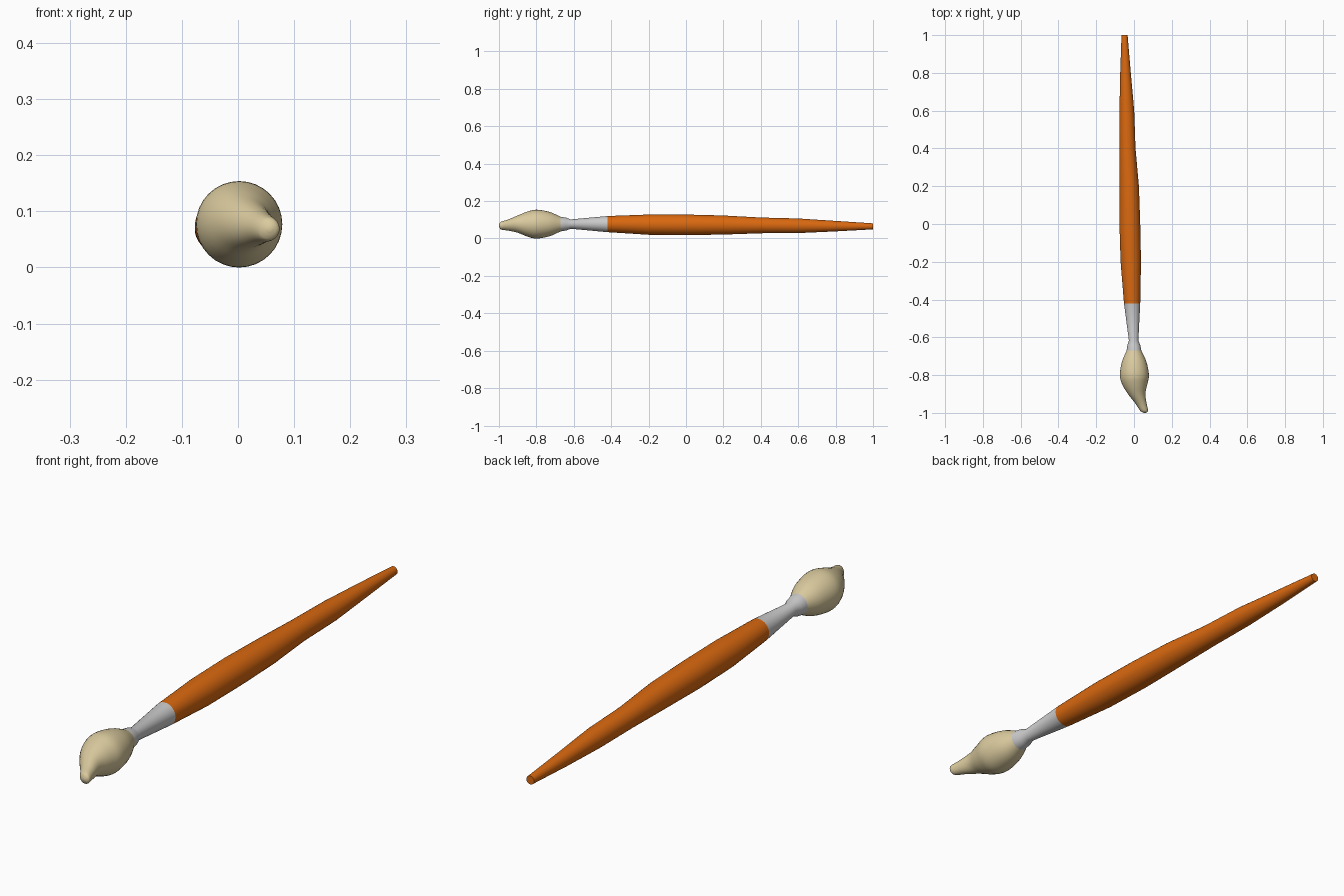
import bpy, bmesh, math
from mathutils import Vector

if "Cube" in bpy.data.objects:
    bpy.data.objects.remove(bpy.data.objects["Cube"])

SIDES = 32


def catmull(rows, steps):
    """Smoothly resample stations with a Catmull-Rom spline."""
    p = [Vector(r) for r in rows]
    p = [2 * p[0] - p[1]] + p + [2 * p[-1] - p[-2]]
    out = []
    for i in range(1, len(p) - 2):
        a, b, c, d = p[i - 1:i + 3]
        for k in range(steps):
            t = k / steps
            out.append(0.5 * (2 * b + (c - a) * t + (2 * a - 5 * b + 4 * c - d) * t * t
                              + (3 * b - a - 3 * c + d) * t ** 3))
    return out + [p[-2]]


def loft(name, rows, color=None, cap_start=False, cap_end=False, angle=35):
    """Tube through stations (x, y, z, radius), rings facing y."""
    bm = bmesh.new()
    rings = []
    for x, y, z, r in rows:
        rings.append([bm.verts.new((x + r * math.cos(2 * math.pi * i / SIDES), y,
                                    z + r * math.sin(2 * math.pi * i / SIDES)))
                      for i in range(SIDES)])
    for a, b in zip(rings, rings[1:]):
        for i in range(SIDES):
            j = (i + 1) % SIDES
            bm.faces.new((a[i], a[j], b[j], b[i]))
    if cap_start:
        bm.faces.new(rings[0])
    if cap_end:
        bm.faces.new(rings[-1])
    bmesh.ops.recalc_face_normals(bm, faces=bm.faces)
    # an open tube may be recalculated inside out: check a side face
    f = bm.faces[0]
    axis = Vector(rows[0][:3]).lerp(Vector(rows[1][:3]), 0.5)
    if f.normal.dot(f.calc_center_median() - axis) < 0:
        bmesh.ops.reverse_faces(bm, faces=bm.faces)
    mesh = bpy.data.meshes.new(name)
    bm.to_mesh(mesh)
    bm.free()
    ob = bpy.data.objects.new(name, mesh)
    bpy.context.collection.objects.link(ob)
    if color:
        mat = bpy.data.materials.new(name + "_color")
        mat.diffuse_color = (*color, 1)
        mat.use_nodes = True
        mat.node_tree.nodes["Principled BSDF"].inputs["Base Color"].default_value = mat.diffuse_color
        mesh.materials.append(mat)
    bpy.ops.object.select_all(action='DESELECT')
    ob.select_set(True)
    bpy.context.view_layer.objects.active = ob
    bpy.ops.object.shade_smooth_by_angle(angle=math.radians(angle))
    return ob


# long wooden handle, slightly bent, straight segments
loft("handle", [
    (-0.010, -0.42, 0.077, 0.043), (-0.017, -0.20, 0.074, 0.054),
    (-0.022, 0.00, 0.073, 0.055), (-0.025, 0.20, 0.072, 0.051),
    (-0.034, 0.40, 0.070, 0.042), (-0.038, 0.60, 0.068, 0.039),
    (-0.045, 0.80, 0.066, 0.028), (-0.050, 1.00, 0.065, 0.016)],
    (0.70, 0.14, 0.005), cap_end=True)

# pinched metal ferrule
loft("ferrule", [
    (0.000, -0.67, 0.077, 0.039), (-0.001, -0.64, 0.077, 0.034),
    (-0.002, -0.617, 0.077, 0.025), (-0.010, -0.42, 0.077, 0.043)])

# swollen bristle head with a tip swept to the side
loft("bristles", catmull([
    (0.000, -0.67, 0.077, 0.039), (0.001, -0.73, 0.077, 0.065),
    (0.002, -0.80, 0.077, 0.077), (0.004, -0.85, 0.077, 0.066),
    (0.014, -0.90, 0.077, 0.046), (0.037, -0.95, 0.072, 0.030),
    (0.052, -0.985, 0.069, 0.022), (0.056, -0.995, 0.069, 0.015),
    (0.057, -1.00, 0.069, 0.004)], 4),
    (0.70, 0.59, 0.34), cap_end=True, angle=60)
